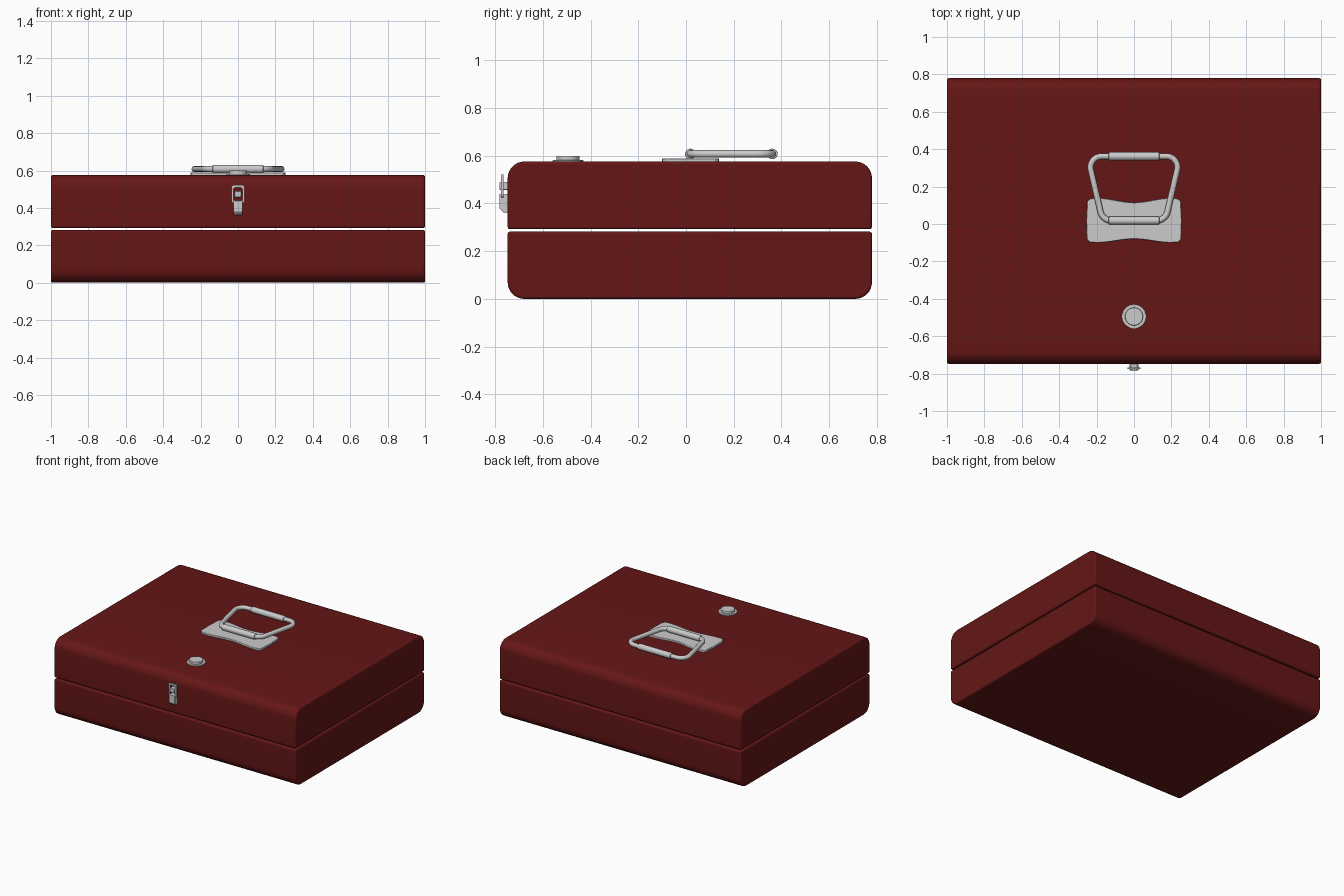
import bpy, bmesh, math
from mathutils import Vector, Matrix

if "Cube" in bpy.data.objects:
    bpy.data.objects.remove(bpy.data.objects["Cube"])

RED = bpy.data.materials.new("red_paint")
RED.diffuse_color = (0.13, 0.008, 0.008, 1)
RED.use_nodes = True
RED.node_tree.nodes["Principled BSDF"].inputs["Base Color"].default_value = RED.diffuse_color


def finish(bm, name, bevel=0.0, segments=3, mat=None):
    bmesh.ops.recalc_face_normals(bm, faces=bm.faces)
    me = bpy.data.meshes.new(name)
    bm.to_mesh(me)
    bm.free()
    ob = bpy.data.objects.new(name, me)
    bpy.context.collection.objects.link(ob)
    if mat:
        me.materials.append(mat)
    if bevel:
        m = ob.modifiers.new("bevel", 'BEVEL')
        m.width, m.segments = bevel, segments
        m.limit_method, m.angle_limit = 'ANGLE', math.radians(40)
    bpy.ops.object.select_all(action='DESELECT')
    ob.select_set(True)
    bpy.context.view_layer.objects.active = ob
    bpy.ops.object.shade_smooth_by_angle(angle=math.radians(40))
    return ob


def fillet(pts, radii, n=8):
    """Round the corners of a closed 2D outline."""
    out = []
    for i, p in enumerate(pts):
        p, r = Vector(p), radii[i]
        if not r:
            out.append(p)
            continue
        a = (Vector(pts[i - 1]) - p).normalized()
        b = (Vector(pts[(i + 1) % len(pts)]) - p).normalized()
        half = a.angle(b) / 2
        c = p + (a + b).normalized() * (r / math.sin(half))
        t = r / math.tan(half)
        s, e = p + a * t - c, p + b * t - c
        ang = s.angle(e)
        for k in range(n + 1):
            f = k / n
            out.append(c + (s * math.sin((1 - f) * ang) + e * math.sin(f * ang)) / math.sin(ang))
    return out


def prism(name, outline, axis, lo, hi, **kw):
    """Extrude an outline along x (outline is y,z), y (x,z) or z (x,y)."""
    place = {'x': lambda u, v, d: (d, u, v), 'y': lambda u, v, d: (u, d, v),
             'z': lambda u, v, d: (u, v, d)}[axis]
    bm = bmesh.new()
    f = bm.faces.new([bm.verts.new(place(u, v, lo)) for u, v in outline])
    ext = bmesh.ops.extrude_face_region(bm, geom=[f])
    vs = [g for g in ext['geom'] if isinstance(g, bmesh.types.BMVert)]
    bmesh.ops.translate(bm, verts=vs, vec=Vector(place(0, 0, hi - lo)))
    return finish(bm, name, **kw)


def cylinder(name, centre, radius, depth, axis='z', **kw):
    bm = bmesh.new()
    rot = Matrix.Rotation(math.pi / 2, 4, 'Y') if axis == 'x' else Matrix()
    bmesh.ops.create_cone(bm, cap_ends=True, segments=32, radius1=radius, radius2=radius,
                          depth=depth, matrix=Matrix.Translation(centre) @ rot)
    return finish(bm, name, **kw)


def tube(name, points, radius):
    cu = bpy.data.curves.new(name, 'CURVE')
    cu.dimensions = '3D'
    cu.bevel_depth, cu.bevel_resolution = radius, 4
    sp = cu.splines.new('POLY')
    sp.points.add(len(points) - 1)
    for q, p in zip(sp.points, points):
        q.co = (*p, 1)
    sp.use_cyclic_u = True
    sp.use_smooth = True
    ob = bpy.data.objects.new(name, cu)
    bpy.context.collection.objects.link(ob)
    return ob


# Case halves: rounded front and back edges, thin seam between
Y0, Y1, R = -0.748, 0.78, 0.07
prism("case_base", fillet([(Y0, 0), (Y1, 0), (Y1, 0.282), (Y0, 0.282)], [R, R, 0, 0]),
      'x', -1, 1, bevel=0.01, mat=RED)
prism("case_lid", fillet([(Y0, 0.292), (Y1, 0.292), (Y1, 0.576), (Y0, 0.576)], [0, 0, R, R]),
      'x', -1, 1, bevel=0.01, mat=RED)

# Handle plate with dished long edges
N = 16
xs = [-0.2 + 0.4 * i / N for i in range(N + 1)]
wave = lambda x: 0.5 - 0.5 * math.cos(math.pi * x / 0.2)
edge = [(0.252, -0.08), (0.255, 0.02), (0.25, 0.12), (0.235, 0.136)]
outline = [(x, -0.08 - 0.02 * wave(x)) for x in xs] + [(0.235, -0.098)] + edge
outline += [(x, 0.115 + 0.024 * wave(x)) for x in reversed(xs)]
outline += [(-x, y) for x, y in reversed(edge)] + [(-0.235, -0.098)]
prism("handle_plate", outline, 'z', 0.57, 0.589, bevel=0.003, segments=2)

# Folding bail handle lying back, with a sleeve on each long bar
HZ = 0.608
loop = fillet([(-0.168, 0.018), (0.168, 0.018), (0.248, 0.362), (-0.248, 0.362)],
              [0.06, 0.06, 0.06, 0.06], 10)
tube("handle_bail", [(p.x, p.y, HZ) for p in loop], 0.016)
for name, y in (("handle_pivot_sleeve", 0.018), ("handle_grip", 0.362)):
    cylinder(name, (0, y, HZ), 0.022, 0.27, 'x', bevel=0.004)

# Lock on the lid
cylinder("lock_flange", (0, -0.495, 0.576), 0.065, 0.012, bevel=0.003)
cylinder("lock_barrel", (0, -0.495, 0.586), 0.048, 0.028, bevel=0.004)

# Front latch: lever body, wire loop frame and catch
prism("latch_lever", [(-0.74, 0.362), (-0.765, 0.362), (-0.783, 0.38), (-0.783, 0.44), (-0.74, 0.44)],
      'x', -0.024, 0.024, bevel=0.004)
frame = prism("latch_frame",
              fillet([(-0.034, 0.425), (0.034, 0.425), (0.034, 0.522), (-0.034, 0.522)], [0.012] * 4, 5),
              'y', -0.776, -0.766)
hole = prism("latch_frame_cutter",
             fillet([(-0.023, 0.437), (0.023, 0.437), (0.023, 0.508), (-0.023, 0.508)], [0.008] * 4, 5),
             'y', -0.8, -0.74)
hole.hide_render = True
hole.hide_set(True)
cut = frame.modifiers.new("opening", 'BOOLEAN')
cut.object, cut.operation, cut.solver = hole, 'DIFFERENCE', 'EXACT'
prism("latch_catch", [(-0.74, 0.457), (-0.782, 0.457), (-0.782, 0.49), (-0.74, 0.49)],
      'x', -0.018, 0.018, bevel=0.004)
